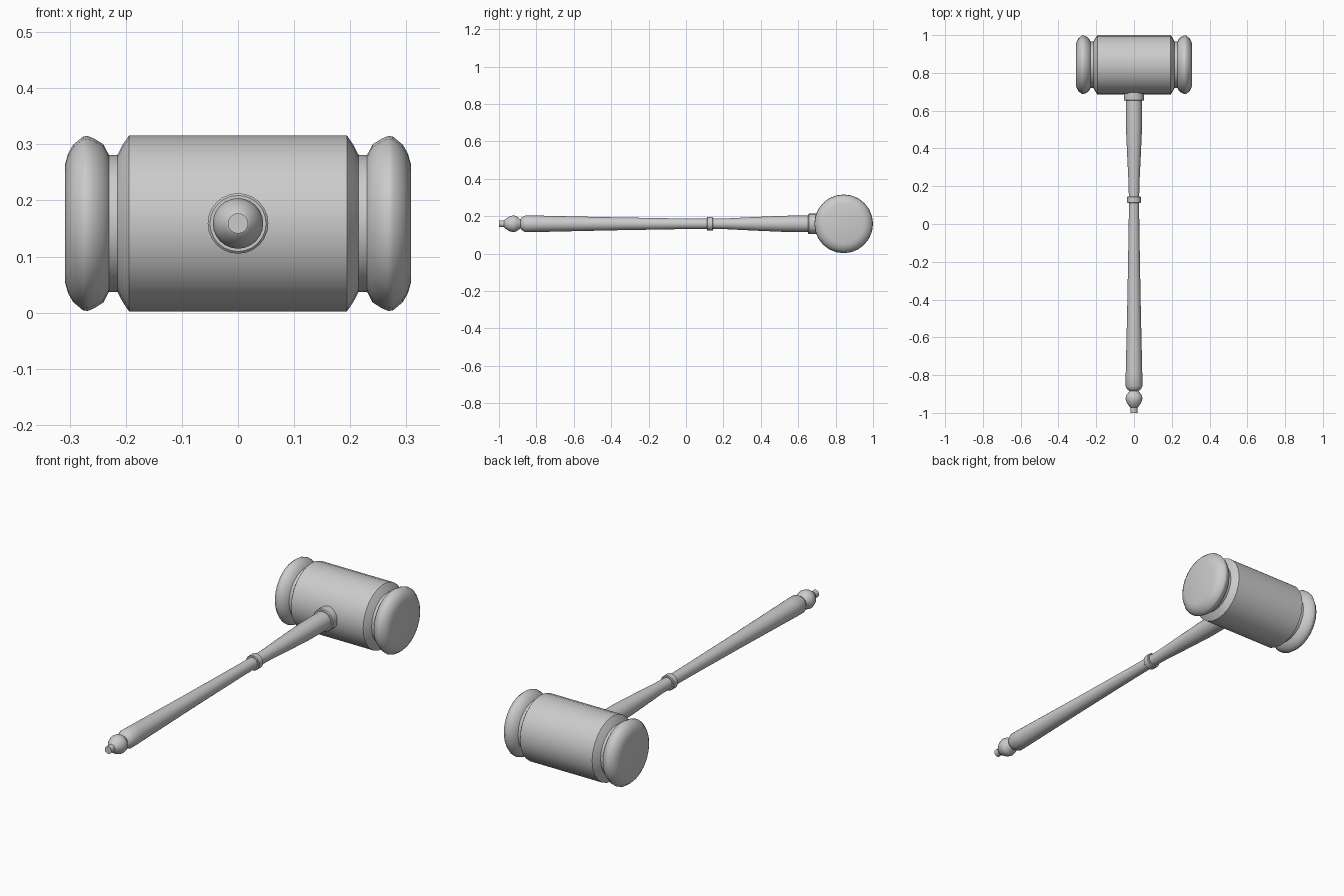
import bpy, bmesh, math
from mathutils import Vector

if "Cube" in bpy.data.objects:
    bpy.data.objects.remove(bpy.data.objects["Cube"])

CZ = 0.159   # height of both turning axes
HY = 0.843   # head centre along y


def lathe(name, profile, axis, centre, sides):
    """Revolve (position, radius) pairs around the x or y axis, with capped ends."""
    bm = bmesh.new()
    rings = []
    for p, r in profile:
        ring = []
        for i in range(sides):
            a = 2 * math.pi * i / sides
            u, w = r * math.sin(a), r * math.cos(a)
            co = Vector((p, u, w)) if axis == 'x' else Vector((u, p, w))
            ring.append(bm.verts.new(co + Vector(centre)))
        rings.append(ring)
    for a, b in zip(rings, rings[1:]):
        for i in range(sides):
            j = (i + 1) % sides
            bm.faces.new((a[i], a[j], b[j], b[i]))
    bm.faces.new(rings[0])
    bm.faces.new(rings[-1])
    bmesh.ops.recalc_face_normals(bm, faces=bm.faces)
    mesh = bpy.data.meshes.new(name)
    bm.to_mesh(mesh)
    bm.free()
    ob = bpy.data.objects.new(name, mesh)
    bpy.context.collection.objects.link(ob)
    bpy.ops.object.select_all(action='DESELECT')
    ob.select_set(True)
    bpy.context.view_layer.objects.active = ob
    bpy.ops.object.shade_smooth_by_angle(angle=math.radians(35))
    return ob


# Head: half profile from the middle to the striking face, mirrored in x
half = [(0.194, 0.157), (0.205, 0.141), (0.215, 0.122), (0.230, 0.122),
        (0.240, 0.141), (0.256, 0.151), (0.268, 0.156), (0.276, 0.155),
        (0.294, 0.140), (0.303, 0.124), (0.308, 0.106)]
lathe("mallet_head", [(-x, r) for x, r in reversed(half)] + half,
      'x', (0, HY, CZ), 24)

# Handle shaft, tapered towards the middle from both ends
shaft = [(-0.885, 0.022), (-0.878, 0.034), (-0.858, 0.045), (-0.80, 0.044),
         (-0.40, 0.035), (0.0, 0.028), (0.127, 0.027), (0.22, 0.029),
         (0.36, 0.036), (0.52, 0.043), (0.72, 0.044)]
lathe("handle_shaft", shaft, 'y', (0, 0, CZ), 24)

# Finial at the grip end: small tip and ball
finial = [(-1.0, 0.018), (-0.972, 0.018), (-0.968, 0.024), (-0.945, 0.039),
          (-0.925, 0.045), (-0.908, 0.042), (-0.885, 0.024), (-0.875, 0.020)]
lathe("handle_finial", finial, 'y', (0, 0, CZ), 24)

# Raised rings: mid handle and against the head
for name, y0, y1, r, b in (("handle_ring", 0.111, 0.145, 0.036, 0.003),
                           ("head_collar", 0.653, 0.71, 0.054, 0.004)):
    lathe(name, [(y0, r - b), (y0 + b, r), (y1 - b, r), (y1, r - b)],
          'y', (0, 0, CZ), 24)
